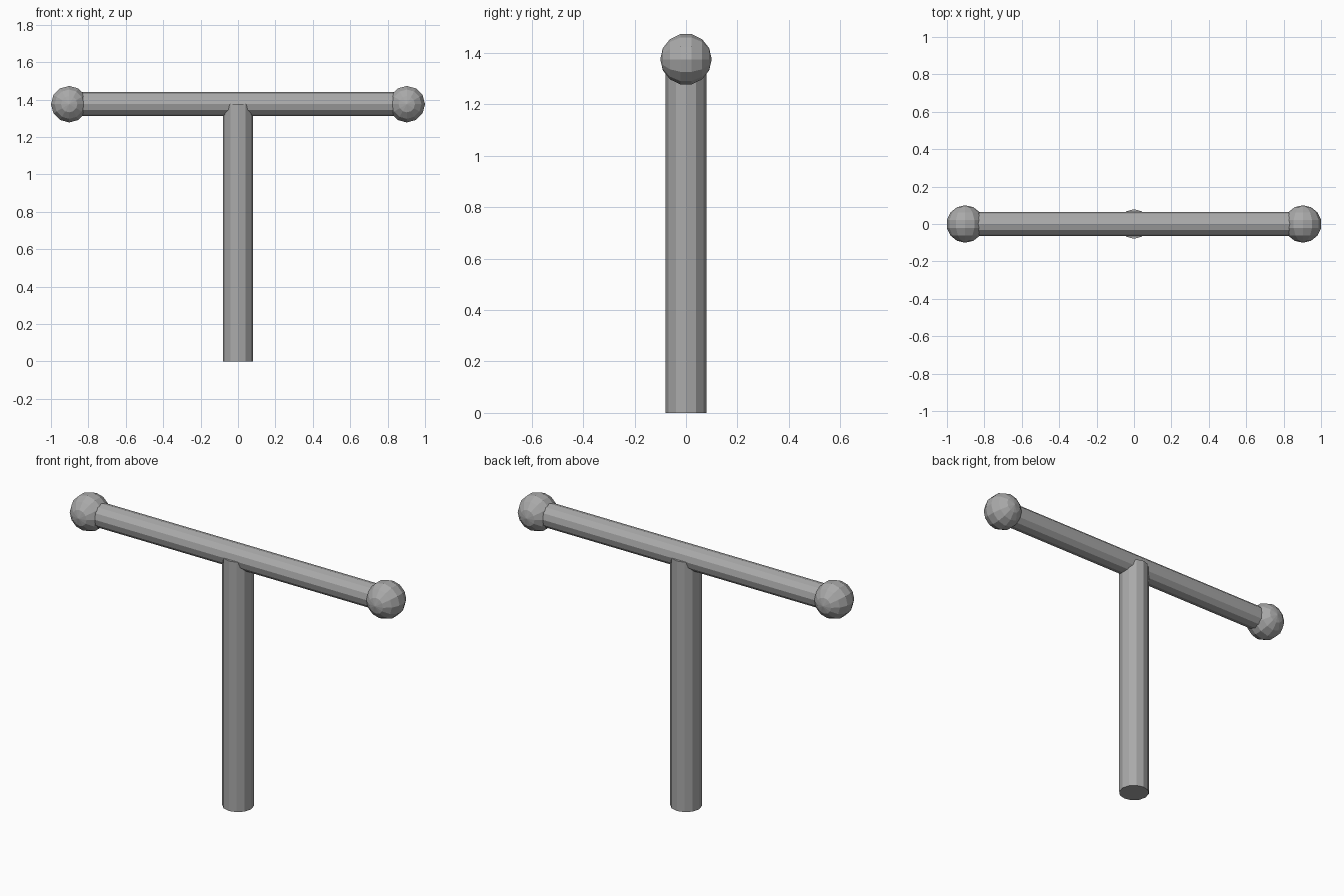
import bpy, math

if "Cube" in bpy.data.objects:
    bpy.data.objects.remove(bpy.data.objects["Cube"])

steel = bpy.data.materials.new("grey_metal")
steel.diffuse_color = (0.4, 0.4, 0.4, 1)
steel.use_nodes = True
steel.node_tree.nodes["Principled BSDF"].inputs["Base Color"].default_value = steel.diffuse_color
BAR_Z = 1.375


def finish(name):
    ob = bpy.context.object
    ob.name = name
    ob.data.materials.append(steel)
    bpy.ops.object.transform_apply(location=False, rotation=True, scale=True)


# Upright post
bpy.ops.mesh.primitive_cylinder_add(vertices=12, radius=0.079, depth=BAR_Z,
                                    location=(0, 0, BAR_Z / 2))
finish("post")

# Crossbar
bpy.ops.mesh.primitive_cylinder_add(vertices=12, radius=0.064, depth=1.8,
                                    location=(0, 0, BAR_Z), rotation=(0, math.pi / 2, 0))
finish("crossbar")

# End knobs, poles facing front and back
for side, name in ((-1, "left_knob"), (1, "right_knob")):
    bpy.ops.mesh.primitive_uv_sphere_add(segments=12, ring_count=7, radius=0.1,
                                         location=(side * 0.9025, 0, BAR_Z),
                                         rotation=(math.pi / 2, 0, 0))
    finish(name)
